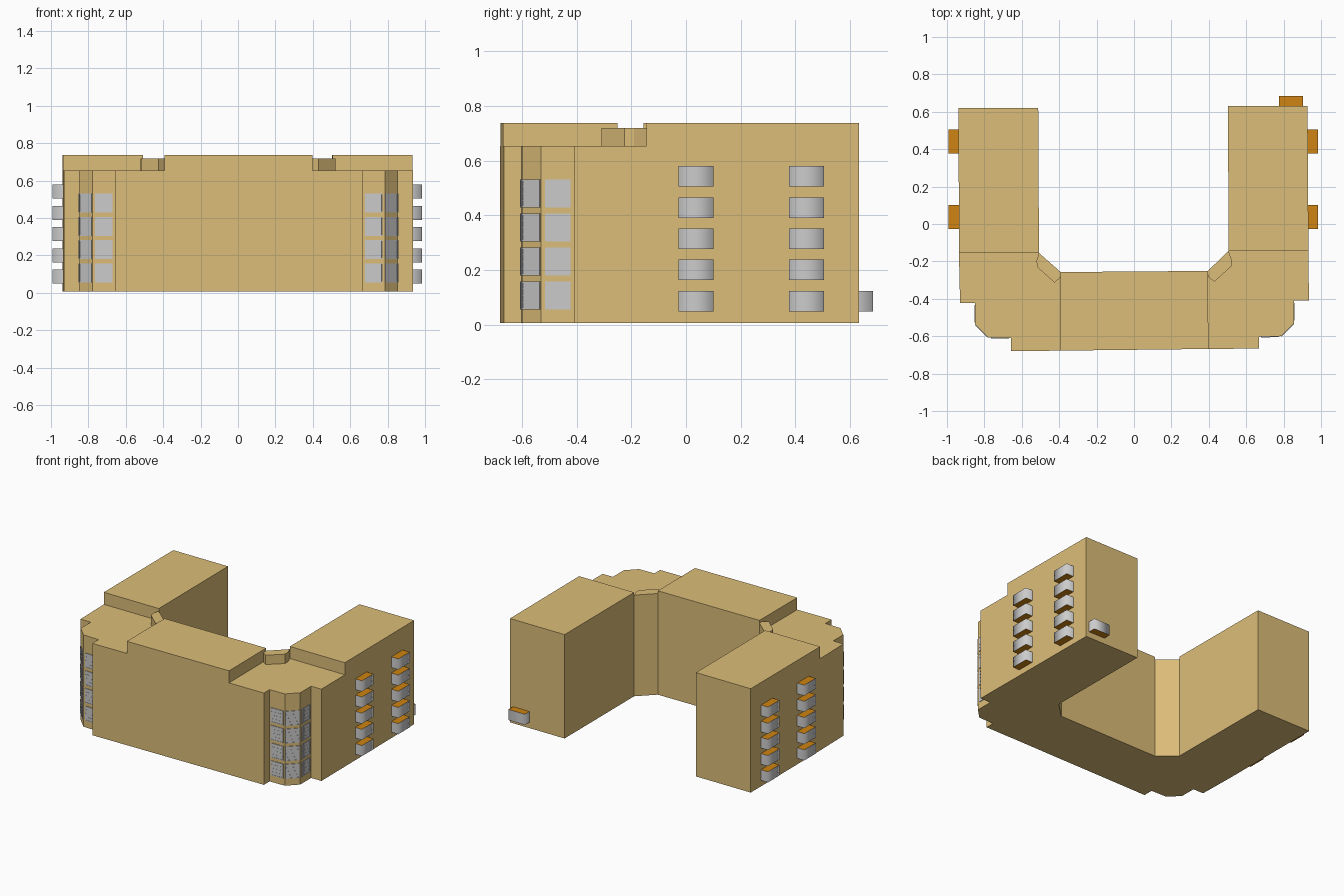
import bpy, bmesh
from mathutils import Matrix, Vector

if "Cube" in bpy.data.objects:
    bpy.data.objects.remove(bpy.data.objects["Cube"])

BASE, TOP, CORNER_TOP, PARAPET_TOP = 0.007, 0.738, 0.653, 0.719


def material(name, rgb):
    m = bpy.data.materials.new(name)
    m.diffuse_color = (*rgb, 1)
    m.use_nodes = True
    m.node_tree.nodes["Principled BSDF"].inputs["Base Color"].default_value = m.diffuse_color
    return m


sand = material("sand_wall", (0.72, 0.51, 0.19))
orange = material("orange_slab", (0.62, 0.23, 0.006))


def finish(name, bm, mat=None, smooth=False):
    bmesh.ops.recalc_face_normals(bm, faces=bm.faces) if not smooth else None
    me = bpy.data.meshes.new(name)
    bm.to_mesh(me)
    bm.free()
    for p in me.polygons:
        p.use_smooth = smooth
    ob = bpy.data.objects.new(name, me)
    bpy.context.collection.objects.link(ob)
    if mat:
        me.materials.append(mat)
    return ob


def prism(name, pts, z0, z1, mat):
    """Vertical extrusion of a plan outline."""
    bm = bmesh.new()
    f = bm.faces.new([bm.verts.new((x, y, z0)) for x, y in pts])
    r = bmesh.ops.extrude_face_region(bm, geom=[f])
    verts = [g for g in r["geom"] if isinstance(g, bmesh.types.BMVert)]
    bmesh.ops.translate(bm, verts=verts, vec=(0, 0, z1 - z0))
    return finish(name, bm, mat)


def wall_frame(p0, p1):
    """Matrix at the middle of a wall: local x along it, local y outward."""
    a, b = Vector((*p0, 0)), Vector((*p1, 0))
    u = (b - a).normalized()
    m = Matrix.Identity(4)
    m.col[0] = (*u, 0)
    m.col[1] = (u.y, -u.x, 0, 0)
    m.col[3] = (*((a + b) / 2), 1)
    return m


def box(bm, m, x0, x1, y0, y1, z0, z1):
    c = ((x0 + x1) / 2, (y0 + y1) / 2, (z0 + z1) / 2)
    size = Matrix.Diagonal((x1 - x0, y1 - y0, z1 - z0, 1))
    bmesh.ops.create_cube(bm, size=1, matrix=m @ Matrix.Translation(c) @ size)


# building blocks
prism("front_block", [(-0.392, -0.677), (0.398, -0.668), (0.395, -0.251), (-0.392, -0.257)],
      BASE, TOP, sand)
prism("left_wing", [(-0.936, -0.155), (-0.508, -0.155), (-0.512, 0.62), (-0.938, 0.62)],
      BASE, TOP, sand)
prism("right_wing", [(0.505, -0.144), (0.933, -0.144), (0.928, 0.632), (0.503, 0.632)],
      BASE, TOP, sand)

# lower corner sections; points 1 to 4 of the bay outline carry windows
left_bay = [(-0.85, -0.423), (-0.85, -0.535), (-0.778, -0.607), (-0.658, -0.61)]
right_bay = [(0.668, -0.603), (0.785, -0.6), (0.855, -0.53), (0.855, -0.408)]
prism("left_corner", [(-0.936, -0.155), (-0.93, -0.423)] + left_bay +
      [(-0.658, -0.68), (-0.392, -0.677), (-0.392, -0.257), (-0.508, -0.155)],
      BASE, CORNER_TOP, sand)
prism("right_corner", [(0.398, -0.668), (0.668, -0.666)] + right_bay +
      [(0.935, -0.408), (0.933, -0.144), (0.505, -0.144), (0.395, -0.251)],
      BASE, CORNER_TOP, sand)

# raised parapets over the courtyard corners
prism("left_parapet", [(-0.508, -0.155), (-0.521, -0.195), (-0.518, -0.23), (-0.425, -0.313),
                       (-0.392, -0.285), (-0.392, -0.257)], 0.62, PARAPET_TOP, sand)
prism("right_parapet", [(0.395, -0.251), (0.398, -0.285), (0.43, -0.308), (0.522, -0.225),
                        (0.522, -0.19), (0.505, -0.144)], 0.62, PARAPET_TOP, sand)


# corner bay windows: four floors on three faces
def bay_windows(name, pts):
    bm = bmesh.new()
    w, h, t = 0.047, 0.051, 0.005
    for p0, p1 in zip(pts, pts[1:]):
        m = wall_frame(p0, p1)
        for floor in range(4):
            zc = 0.107 + 0.1243 * floor
            box(bm, m, -w + t, w - t, -0.002, 0.002, zc - h + t, zc + h - t)
            for s in (-1, 1):
                xs, zs = sorted((s * w, s * (w - t))), sorted((s * h, s * (h - t)))
                box(bm, m, *xs, -0.002, 0.004, zc - h, zc + h)
                box(bm, m, -w + t, w - t, -0.002, 0.004, zc + zs[0], zc + zs[1])
            for k in (-0.5, 0, 0.5):
                box(bm, m, k * w - 0.001, k * w + 0.001, 0, 0.003, zc - h + t, zc + h - t)
                box(bm, m, -w + t, w - t, 0, 0.0029, zc + k * h - 0.001, zc + k * h + 0.001)
    finish(name, bm)


bay_windows("left_bay_windows", left_bay)
bay_windows("right_bay_windows", right_bay)


# projecting balconies: smooth grey panels between orange slabs
def balconies(name, m, floors, depth):
    panels, slabs = bmesh.new(), bmesh.new()
    w, inset = 0.064, 0.02
    plan = [(-w, -inset), (-w, depth), (0, depth), (w, depth), (w, -inset)]
    for floor in range(floors):
        z0 = 0.049 + 0.1138 * floor
        rings = [[panels.verts.new(m @ Vector((x, y, z))) for x, y in plan]
                 for z in (z0, z0 + 0.0375, z0 + 0.075)]
        for lo, hi in zip(rings, rings[1:]):
            for i in range(4):
                panels.faces.new((lo[i], lo[i + 1], hi[i + 1], hi[i]))
        for z in (z0, z0 + 0.071):
            box(slabs, m, -w + 0.0005, w - 0.0005, -inset, depth - 0.0005, z, z + 0.004)
    # outward-facing panels
    out = m.to_3x3() @ Vector((0, 1, 0))
    panels.normal_update()
    panels.faces.ensure_lookup_table()
    if panels.faces[1].normal.dot(out) < 0:
        bmesh.ops.reverse_faces(panels, faces=panels.faces)
    finish(name + "_panels", panels, smooth=True)
    finish(name + "_slabs", slabs, orange)


for label, y in (("front", 0.037), ("rear", 0.441)):
    balconies("right_" + label + "_balcony",
              wall_frame((0.932, y - 0.1), (0.932, y + 0.1)), 5, 0.052)
    balconies("left_" + label + "_balcony",
              wall_frame((-0.937, y + 0.1), (-0.937, y - 0.1)), 5, 0.055)
balconies("back_balcony", wall_frame((0.94, 0.632), (0.74, 0.632)), 1, 0.052)
